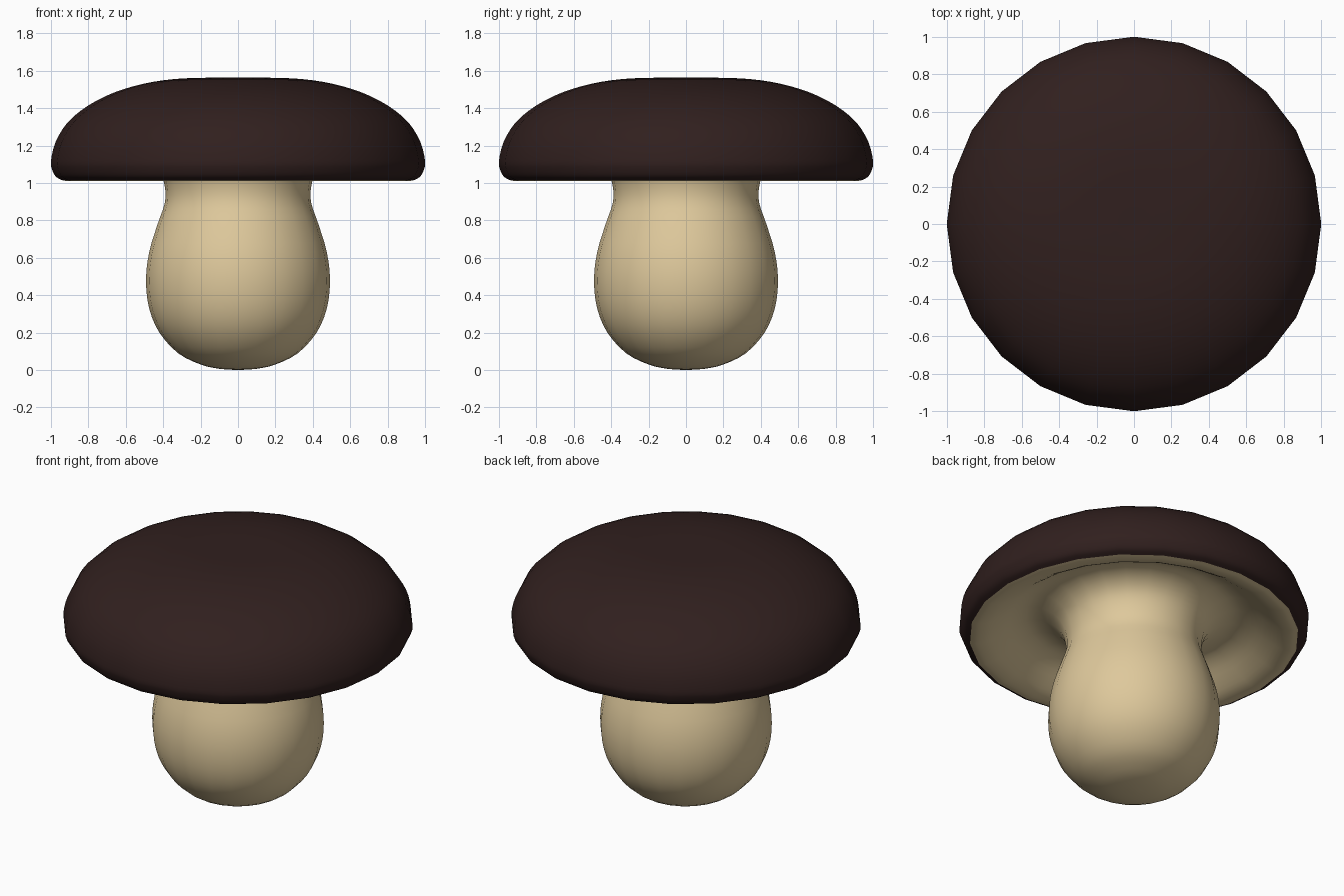
import bpy, bmesh, math
from mathutils import Vector

if "Cube" in bpy.data.objects:
    bpy.data.objects.remove(bpy.data.objects["Cube"])

SIDES = 24


def smooth_profile(pts, steps=3):
    """Catmull-Rom curve through (radius, z) points."""
    p = [Vector(q) for q in pts]
    p = [2 * p[0] - p[1]] + p + [2 * p[-1] - p[-2]]
    out = []
    for i in range(1, len(p) - 2):
        a, b, c, d = p[i - 1:i + 3]
        for k in range(steps):
            t = k / steps
            out.append(0.5 * (2 * b + (c - a) * t + (2 * a - 5 * b + 4 * c - d) * t * t
                              + (3 * b - a - 3 * c + d) * t ** 3))
    return out + [p[-2]]


def lathe(name, pts, colour):
    bm = bmesh.new()
    rings = []
    for r, z in smooth_profile(pts):
        n = 1 if r < 1e-4 else SIDES
        rings.append([bm.verts.new((r * math.cos(2 * math.pi * i / SIDES),
                                    r * math.sin(2 * math.pi * i / SIDES), z))
                      for i in range(n)])
    for a, b in zip(rings, rings[1:]):
        for i in range(SIDES):
            j = (i + 1) % SIDES
            if len(a) == 1:
                bm.faces.new((a[0], b[j], b[i]))
            elif len(b) == 1:
                bm.faces.new((a[i], a[j], b[0]))
            else:
                bm.faces.new((a[i], a[j], b[j], b[i]))
    for f in bm.faces:
        f.smooth = True
    mesh = bpy.data.meshes.new(name)
    bm.to_mesh(mesh)
    bm.free()
    mat = bpy.data.materials.new(name)
    mat.diffuse_color = (*colour, 1)
    mat.use_nodes = True
    mat.node_tree.nodes["Principled BSDF"].inputs["Base Color"].default_value = mat.diffuse_color
    mesh.materials.append(mat)
    obj = bpy.data.objects.new(name, mesh)
    bpy.context.collection.objects.link(obj)


# Cap: rounded rim rising to a flattened crown
lathe("cap", [(0.94, 1.015), (0.975, 1.035), (0.995, 1.075), (1.0, 1.12),
              (0.975, 1.22), (0.91, 1.325), (0.80, 1.415), (0.66, 1.485),
              (0.50, 1.532), (0.34, 1.556), (0.17, 1.563), (0, 1.563)],
      (0.03, 0.014, 0.013))

# Stem: bulbous foot, narrow neck, flaring into the hollow underside of the cap
lathe("stem_and_underside", [(0, 0), (0.10, 0.007), (0.20, 0.03), (0.32, 0.09), (0.42, 0.2),
               (0.475, 0.33), (0.492, 0.48), (0.475, 0.63), (0.43, 0.78),
               (0.39, 0.90), (0.395, 1.0), (0.43, 1.08), (0.50, 1.135),
               (0.59, 1.155), (0.68, 1.125), (0.77, 1.065), (0.84, 1.025),
               (0.90, 1.01), (0.94, 1.015)],
      (0.73, 0.58, 0.33))
